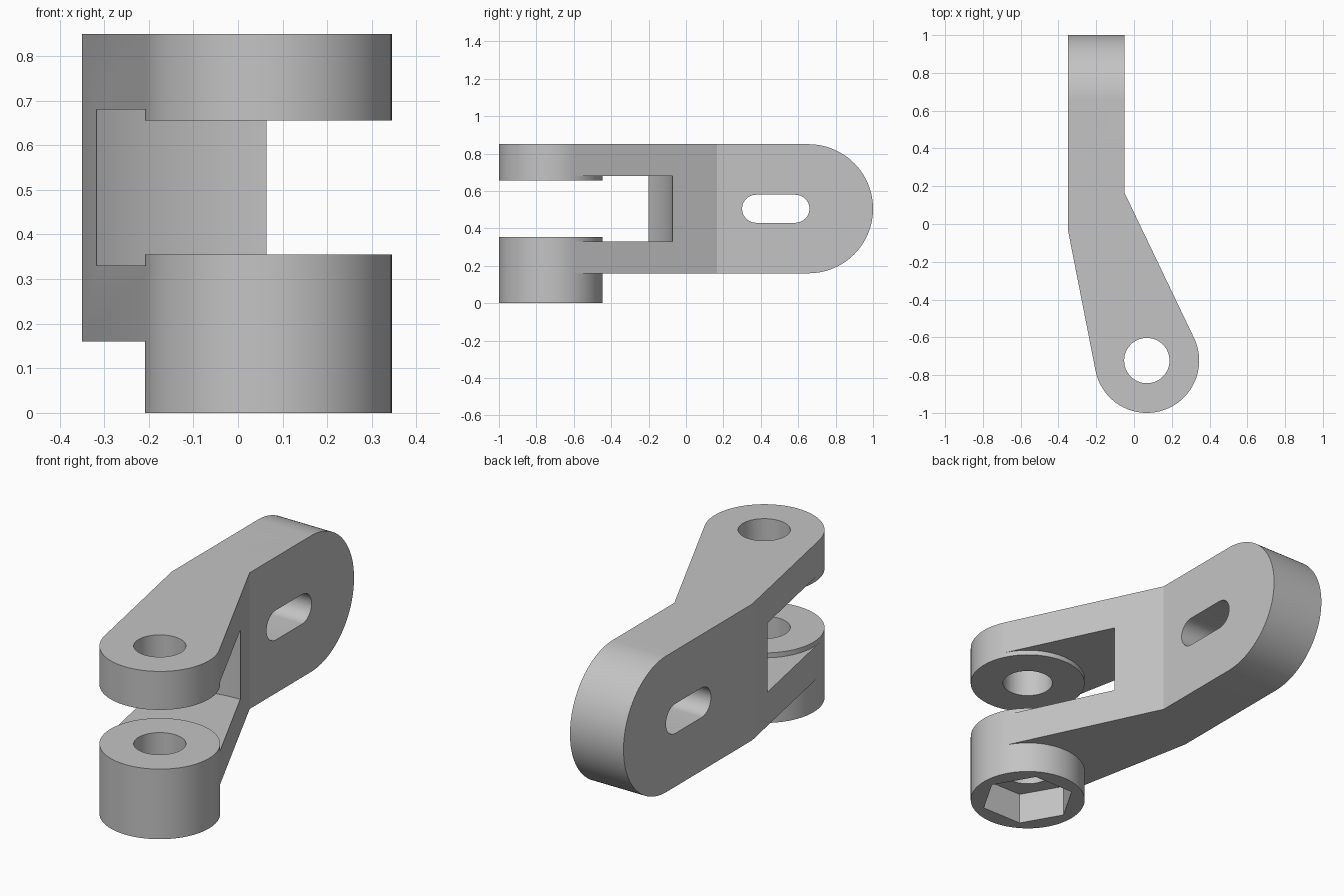
import bpy
import bmesh
from math import acos, atan2, cos, hypot, pi, radians, sin

cube = bpy.data.objects.get("Cube")
if cube:
    bpy.data.objects.remove(cube)

PIVOT, BOSS_R = (0.068, -0.723), 0.277
TOP, ARM_LOW = 0.85, 0.16
MID = (TOP + ARM_LOW) / 2

grey = bpy.data.materials.new("grey metal")
grey.use_nodes = True
colour = (0.55, 0.55, 0.55, 1)
grey.diffuse_color = colour
grey.node_tree.nodes["Principled BSDF"].inputs["Base Color"].default_value = colour


def arc(centre, radius, start, end, steps):
    angles = [radians(start + (end - start) * i / steps) for i in range(steps + 1)]
    return [(centre[0] + radius * cos(a), centre[1] + radius * sin(a)) for a in angles]


def circle(centre, radius, sides=96):
    return arc(centre, radius, 0, 360, sides)[:-1]


def prism(name, outline, low, high, axis="z"):
    """Extrude an outline along z (outline in x, y) or along x (outline in y, z)."""
    bm = bmesh.new()
    place = (lambda u, v: (u, v, low)) if axis == "z" else (lambda u, v: (low, u, v))
    face = bm.faces.new([bm.verts.new(place(u, v)) for u, v in outline])
    top = bmesh.ops.extrude_face_region(bm, geom=[face])["geom"]
    step = (0, 0, high - low) if axis == "z" else (high - low, 0, 0)
    moved = [v for v in top if isinstance(v, bmesh.types.BMVert)]
    bmesh.ops.translate(bm, verts=moved, vec=step)
    bmesh.ops.recalc_face_normals(bm, faces=bm.faces)
    mesh = bpy.data.meshes.new(name)
    bm.to_mesh(mesh)
    bm.free()
    mesh.materials.append(grey)
    obj = bpy.data.objects.new(name, mesh)
    bpy.context.collection.objects.link(obj)
    return obj


def combine(body, other, operation):
    """Apply a boolean and remove the second object."""
    mod = body.modifiers.new(operation.lower(), "BOOLEAN")
    mod.operation, mod.object, mod.solver = operation, other, "EXACT"
    bpy.ops.object.select_all(action="DESELECT")
    bpy.context.view_layer.objects.active = body
    body.select_set(True)
    bpy.ops.object.modifier_apply(modifier=mod.name)
    bpy.data.objects.remove(other)


def tangent(point, side):
    """Where the line from a point touches the boss circle."""
    dx, dy = point[0] - PIVOT[0], point[1] - PIVOT[1]
    a = atan2(dy, dx) + side * acos(BOSS_R / hypot(dx, dy))
    return PIVOT[0] + BOSS_R * cos(a), PIVOT[1] + BOSS_R * sin(a)


# Bent arm, tapering tangentially into the pivot bosses
inner_bend, outer_bend = (-0.05, 0.165), (-0.35, -0.03)
arm = prism("hinge_arm", [(-0.35, 1.05), (-0.05, 1.05), inner_bend,
                          tangent(inner_bend, -1), tangent(outer_bend, 1), outer_bend],
            ARM_LOW, TOP)

# Rounded far end
end_r = (TOP - ARM_LOW) / 2
side = [(-1.2, ARM_LOW - 0.1), (0.2, ARM_LOW - 0.1), (0.2, ARM_LOW)]
side += arc((1 - end_r, MID), end_r, -90, 90, 64)
side += [(0.2, TOP), (0.2, TOP + 0.1), (-1.2, TOP + 0.1)]
combine(arm, prism("end_shape", side, -0.6, 0.6, "x"), "INTERSECT")

# Fork gap with a curved back wall centred on the pivot
combine(arm, prism("fork_gap", circle(PIVOT, 0.65, 192), 0.33, 0.68), "DIFFERENCE")

# Long slot through the flat end
slot = arc((0.585, MID), 0.075, -90, 90, 24) + arc((0.375, MID), 0.075, 90, 270, 24)
combine(arm, prism("slot", slot, -0.6, 0.6, "x"), "DIFFERENCE")

# Pivot bosses
for name, low, high in (("lower_boss", 0, 0.355), ("upper_boss", 0.655, TOP)):
    combine(arm, prism(name, circle(PIVOT, BOSS_R), low, high), "UNION")

# Pin hole and hexagonal nut pocket underneath
combine(arm, prism("pin_hole", circle(PIVOT, 0.12, 64), -0.1, 1), "DIFFERENCE")
combine(arm, prism("nut_pocket", circle(PIVOT, 0.227, 6), -0.1, ARM_LOW), "DIFFERENCE")

bpy.ops.object.shade_smooth_by_angle(angle=pi / 9)
